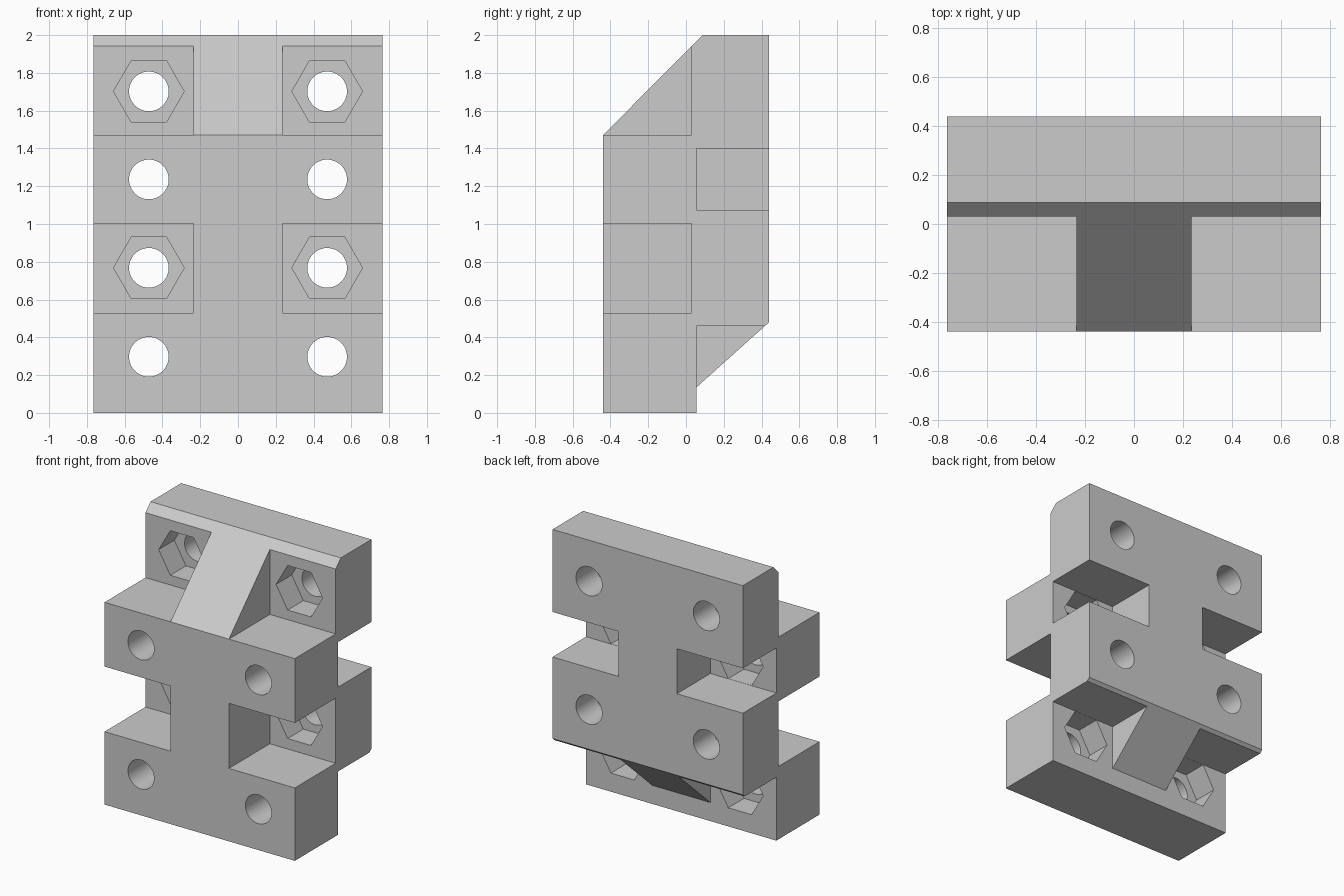
import bpy, bmesh, math
from mathutils import Matrix, Vector

cube = bpy.data.objects.get("Cube")
if cube:
    bpy.data.objects.remove(cube, do_unlink=True)

grey = bpy.data.materials.new("plain grey")
grey.use_nodes = True
colour = (0.6, 0.6, 0.6, 1)
grey.diffuse_color = colour
grey.node_tree.nodes["Principled BSDF"].inputs["Base Color"].default_value = colour


def make_object(name, bm):
    bmesh.ops.recalc_face_normals(bm, faces=bm.faces)
    mesh = bpy.data.meshes.new(name)
    bm.to_mesh(mesh)
    bm.free()
    mesh.materials.append(grey)
    obj = bpy.data.objects.new(name, mesh)
    bpy.context.collection.objects.link(obj)
    return obj


def box(name, low, high):
    bm = bmesh.new()
    low, high = Vector(low), Vector(high)
    bmesh.ops.create_cube(bm, size=1, matrix=Matrix.Translation((low + high) / 2)
                          @ Matrix.Diagonal((high - low).to_4d()))
    return make_object(name, bm)


def prism(name, sides, radius, x, z, y0, y1):
    # Prism lying along y, with a corner pointing sideways
    bm = bmesh.new()
    ring = [bm.verts.new((x + radius * math.cos(math.tau * i / sides), y0,
                          z + radius * math.sin(math.tau * i / sides)))
            for i in range(sides)]
    face = bm.faces.new(ring)
    out = bmesh.ops.extrude_face_region(bm, geom=[face])["geom"]
    bmesh.ops.translate(bm, vec=(0, y1 - y0, 0),
                        verts=[g for g in out if isinstance(g, bmesh.types.BMVert)])
    return make_object(name, bm)


# Body: side profile extruded across the width
W, D = 0.765, 0.44
FRONT_FLOOR, BACK_FLOOR = 0.03, 0.055
profile = [(-D, 0), (BACK_FLOOR, 0), (BACK_FLOOR, 0.135), (D, 0.48),
           (D, 2), (0.088, 2), (-D, 1.47)]
bm = bmesh.new()
side = bm.faces.new([bm.verts.new((-W, y, z)) for y, z in profile])
out = bmesh.ops.extrude_face_region(bm, geom=[side])["geom"]
bmesh.ops.translate(bm, vec=(2 * W, 0, 0),
                    verts=[g for g in out if isinstance(g, bmesh.types.BMVert)])
body = make_object("bracket_body", bm)

# Cutters for side pockets, nut recesses and bolt holes
cutters = []
RIB, BOLT, NUT_DEPTH = 0.235, 0.472, 0.18
for name, s in (("left", 1), ("right", -1)):
    x0, x1 = sorted((s * RIB, s * 1.0))
    for z0, z1 in ((0.53, 1.003), (1.47, 2.3)):
        cutters.append(box(name + "_front_pocket", (x0, -1, z0), (x1, FRONT_FLOOR, z1)))
    for z0, z1 in ((-0.3, 0.46), (1.073, 1.4)):
        cutters.append(box(name + "_back_pocket", (x0, BACK_FLOOR, z0), (x1, 1, z1)))
    for z in (0.768, 1.702):
        cutters.append(prism(name + "_front_nut_recess", 6, 0.187, s * BOLT, z,
                             FRONT_FLOOR - 0.1, FRONT_FLOOR + NUT_DEPTH))
    for z in (0.297, 1.236):
        cutters.append(prism(name + "_back_nut_recess", 6, 0.187, s * BOLT, z,
                             BACK_FLOOR - NUT_DEPTH, BACK_FLOOR + 0.1))
    for z in (0.297, 0.768, 1.236, 1.702):
        cutters.append(prism(name + "_bolt_hole", 48, 0.105, s * BOLT, z, -1, 1))

for cutter in cutters:
    cutter.hide_render = True
    cutter.hide_set(True)
    mod = body.modifiers.new(cutter.name, "BOOLEAN")
    mod.operation = "DIFFERENCE"
    mod.solver = "EXACT"
    mod.object = cutter

# Apply the cuts, drop the cutters and smooth the hole walls
bpy.context.view_layer.objects.active = body
body.select_set(True)
for mod in list(body.modifiers):
    bpy.ops.object.modifier_apply(modifier=mod.name)
for cutter in cutters:
    bpy.data.objects.remove(cutter, do_unlink=True)
bpy.ops.object.shade_smooth_by_angle(angle=math.radians(30))
